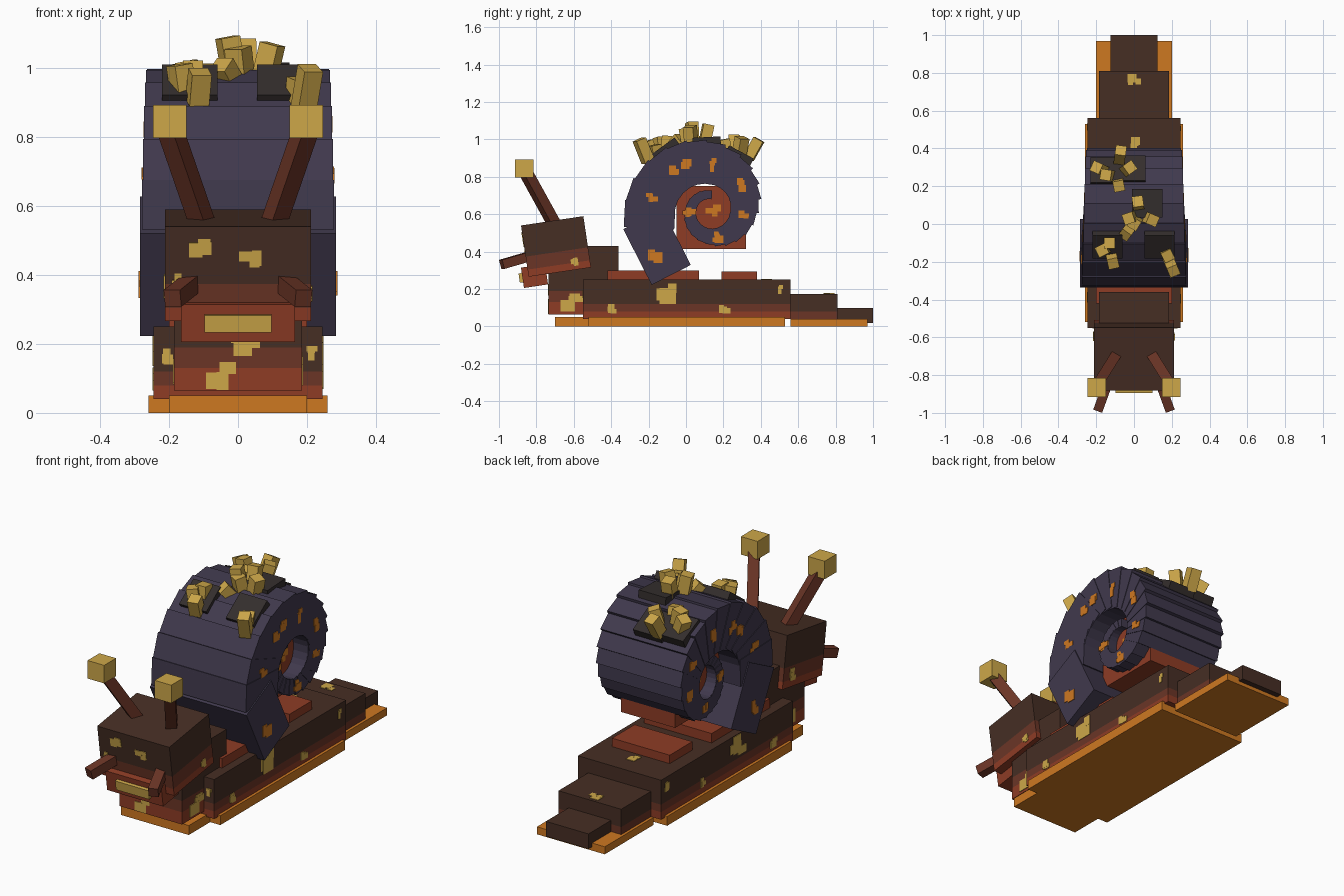
import bpy, bmesh, math, random
from mathutils import Matrix, Vector

if "Cube" in bpy.data.objects:
    bpy.data.objects.remove(bpy.data.objects["Cube"])
rng = random.Random(4)


def material(name, rgb):
    linear = [((c / 255 + 0.055) / 1.055) ** 2.4 for c in rgb] + [1]
    m = bpy.data.materials.new(name)
    m.use_nodes = True
    m.diffuse_color = linear
    m.node_tree.nodes["Principled BSDF"].inputs["Base Color"].default_value = linear
    return m


BROWN = material("dark brown", (70, 46, 36))
RUST = material("rust brown", (107, 53, 38))
RED = material("brick red", (142, 60, 37))
ORANGE = material("orange", (206, 120, 33))
GOLD = material("gold", (205, 167, 73))
SHELL = material("shell purple", (64, 57, 77))
STONE = material("dark stone", (52, 46, 45))


def box(name, centre, size, mats, rot=None, bands=()):
    """Box cut at local heights; mats run from the bottom band upward."""
    mats = mats if isinstance(mats, list) else [mats]
    bm = bmesh.new()
    bmesh.ops.create_cube(bm, size=1, matrix=Matrix.Diagonal((*size, 1)))
    for h in bands:
        bmesh.ops.bisect_plane(bm, geom=bm.verts[:] + bm.edges[:] + bm.faces[:],
                               plane_co=(0, 0, h), plane_no=(0, 0, 1))
    for f in bm.faces:
        f.material_index = sum(f.calc_center_median().z > h for h in bands)
    mesh = bpy.data.meshes.new(name)
    bm.to_mesh(mesh)
    bm.free()
    for m in mats:
        mesh.materials.append(m)
    ob = bpy.data.objects.new(name, mesh)
    bpy.context.collection.objects.link(ob)
    turn = rot if rot is not None else Matrix.Identity(3)
    ob.matrix_world = Matrix.Translation(centre) @ turn.to_4x4()
    return ob


def tilt(deg):
    return Matrix.Rotation(math.radians(deg), 3, 'X')


def span(name, half_x, y, z, mats, cuts=()):
    """Upright block from its y and z limits, banded at world heights."""
    mid = (z[0] + z[1]) / 2
    return box(name, (0, sum(y) / 2, mid), (2 * half_x, y[1] - y[0], z[1] - z[0]),
               mats, bands=[c - mid for c in cuts])


def bar(name, start, end, width, mat):
    a, b = Vector(start), Vector(end)
    rot = (b - a).to_track_quat('Z', 'Y').to_matrix()
    return box(name, (a + b) / 2, (width, width, (b - a).length), mat, rot)


def spot(name, centre, axis, size, mat, rot=None):
    """Blocky painted patch made of overlapping thin plates."""
    for k in range(3):
        s = [size * rng.uniform(0.4, 1) for _ in range(3)]
        off = Vector([rng.uniform(-0.4, 0.4) * size for _ in range(3)])
        s[axis], off[axis] = 0.005 + 0.001 * k, 0
        if rot is not None:
            off = rot @ off
        box(name, Vector(centre) + off, s, mat, rot)


# Sole
span("front_sole", 0.2, (-0.7, -0.52), (0, 0.05), ORANGE)
span("middle_sole", 0.26, (-0.52, 0.53), (0, 0.05), ORANGE)
span("rear_sole", 0.2, (0.56, 0.97), (0, 0.04), ORANGE)

# Body, neck and stepped tail
FLESH = [RED, RUST, BROWN]
span("body", 0.245, (-0.55, 0.56), (0.04, 0.25), FLESH, (0.08, 0.12))
span("neck", 0.185, (-0.735, -0.36), (0.065, 0.43), FLESH, (0.13, 0.19))
span("upper_tail", 0.185, (0.56, 0.81), (0.04, 0.175), [RUST, BROWN], (0.08,))
span("tail_tip", 0.125, (0.81, 1), (0.02, 0.1), BROWN)

# Red saddle pieces under the shell
span("front_saddle", 0.2, (-0.42, 0.07), (0.24, 0.3), RED)
span("rear_saddle", 0.17, (0.19, 0.38), (0.24, 0.295), RED)
span("shell_flesh", 0.16, (-0.05, 0.32), (0.415, 0.75), RED)

# Head with jaw and lip
lean = tilt(8.5)
head = Vector((0, -0.695, 0.428))
box("head", head, (0.425, 0.337, 0.277), FLESH, lean, (-0.1, -0.03))
box("jaw", (0, -0.81, 0.27), (0.33, 0.13, 0.11), RED, lean)
box("lip", (0, -0.882, 0.26), (0.195, 0.02, 0.05), GOLD, lean)

# Eye stalks and feelers
for side, s in (("left", 1), ("right", -1)):
    bar(side + "_eye_stalk", (0.1 * s, -0.7, 0.54), (0.2 * s, -0.86, 0.83), 0.055, RUST)
    box(side + "_eye", (0.198 * s, -0.865, 0.845), (0.098, 0.1, 0.096), GOLD)
    bar(side + "_feeler", (0.13 * s, -0.82, 0.38), (0.19 * s, -0.985, 0.332), 0.05, RUST)

# Shell: coil of tapering blocks, radii given per quarter turn
CY, CZ = 0.13, 0.62
OUTER = [0.46, 0.365, 0.25, 0.18, 0.134, 0.105, 0.08]
INNER = [0.19, 0.14, 0.107, 0.097, 0.075, 0.06, 0.04]


def radius(table, deg):
    q = max(0, min(5.99, (180 - deg) / 90))
    i = int(q)
    return table[i] + (table[i + 1] - table[i]) * (q - i)


def on_coil(deg, r, x=0):
    a = math.radians(deg)
    return Vector((x, CY + r * math.cos(a), CZ + r * math.sin(a)))


def half_width(deg):
    return 0.28 - 0.085 * (190 - deg) / 470


box("shell_mouth", (-0.155, 0, 0) and (0, -0.155, 0.425), (0.57, 0.235, 0.335), SHELL, tilt(27))
STEP = 16
for n in range(29):
    deg = 184 - n * STEP
    ro, ri = radius(OUTER, deg), radius(INNER, deg)
    length = math.radians(STEP) * ro * 1.12
    box("shell_segment", on_coil(deg, (ro + ri) / 2),
        (2 * half_width(deg), length, ro - ri), SHELL, tilt(deg - 90 - 7))

# Stone plates lying on the shell crown
for x, deg in ((-0.14, 126), (0.135, 126), (0.07, 93), (-0.02, 62), (-0.15, 64)):
    box("stone_plate", on_coil(deg, radius(OUTER, deg), x), (0.16, 0.15, 0.05),
        STONE, tilt(deg - 90))

# Crystal clusters: a root and the tips that fan out from it
CLUSTERS = [
    ((-0.13, -0.12, 0.9), [(-0.11, -0.21, 0.99), (-0.17, -0.14, 1.01), (-0.13, -0.1, 1.02)]),
    ((0.16, -0.13, 0.88), [(0.21, -0.25, 1), (0.18, -0.17, 0.97)]),
    ((0.03, 0.05, 0.95), [(-0.03, 0.03, 1.09), (0.02, 0.12, 1.08), (0.1, 0.02, 1.07),
                          (0, 0, 1.06), (-0.05, -0.06, 1.01)]),
    ((-0.09, 0.25, 0.9), [(-0.2, 0.3, 1), (-0.15, 0.26, 1.02), (-0.07, 0.39, 1),
                          (-0.02, 0.3, 1.01), (-0.08, 0.2, 1)]),
]
for root, tips in CLUSTERS:
    for tip in tips:
        t = Vector(tip)
        base = Vector(root).lerp(t, 0.6)
        base.z = root[2]
        bar("crystal", base, t, 0.058, GOLD)

# Gold blotches on the body
for s in (1, -1):
    for y, z, size in ((-0.1, 0.18, 0.1), (0.5, 0.2, 0.04), (-0.4, 0.1, 0.05), (0.2, 0.1, 0.05)):
        spot("body_blotch", (0.245 * s, y, z), 0, size, GOLD)
    spot("neck_blotch", (0.185 * s, -0.62, 0.13), 0, 0.08, GOLD)
    spot("head_blotch", head + lean @ Vector((0.2125 * s, 0.1, -0.08)), 0, 0.05, GOLD, lean)
    spot("shoulder_blotch", (0.215 * s, -0.55, 0.17), 1, 0.04, GOLD)
for x, z in ((-0.05, 0.11), (0.02, 0.2)):
    spot("neck_blotch", (x, -0.735, z), 1, 0.06, GOLD)
for x, z in ((-0.11, 0.07), (0.04, 0.05), (-0.19, -0.02)):
    spot("face_blotch", head + lean @ Vector((x, -0.1685, z)), 1, 0.045, GOLD, lean)
spot("tail_blotch", (0, 0.77, 0.175), 2, 0.06, GOLD)
spot("back_blotch", (0, 0.43, 0.25), 2, 0.05, GOLD)

# Orange blotches on the shell sides and inside the coil
for s in (1, -1):
    for deg in (168, 136, 120, 88, 40, -8, -72, -168):
        mid = (radius(OUTER, deg) + radius(INNER, deg)) / 2
        spot("shell_blotch", on_coil(deg, mid, s * half_width(deg)), 0, 0.05, ORANGE)
    spot("shell_blotch", (0.285 * s, -0.17, 0.36), 0, 0.06, ORANGE)
    spot("flesh_blotch", (0.16 * s, 0.15, 0.62), 0, 0.06, ORANGE)
